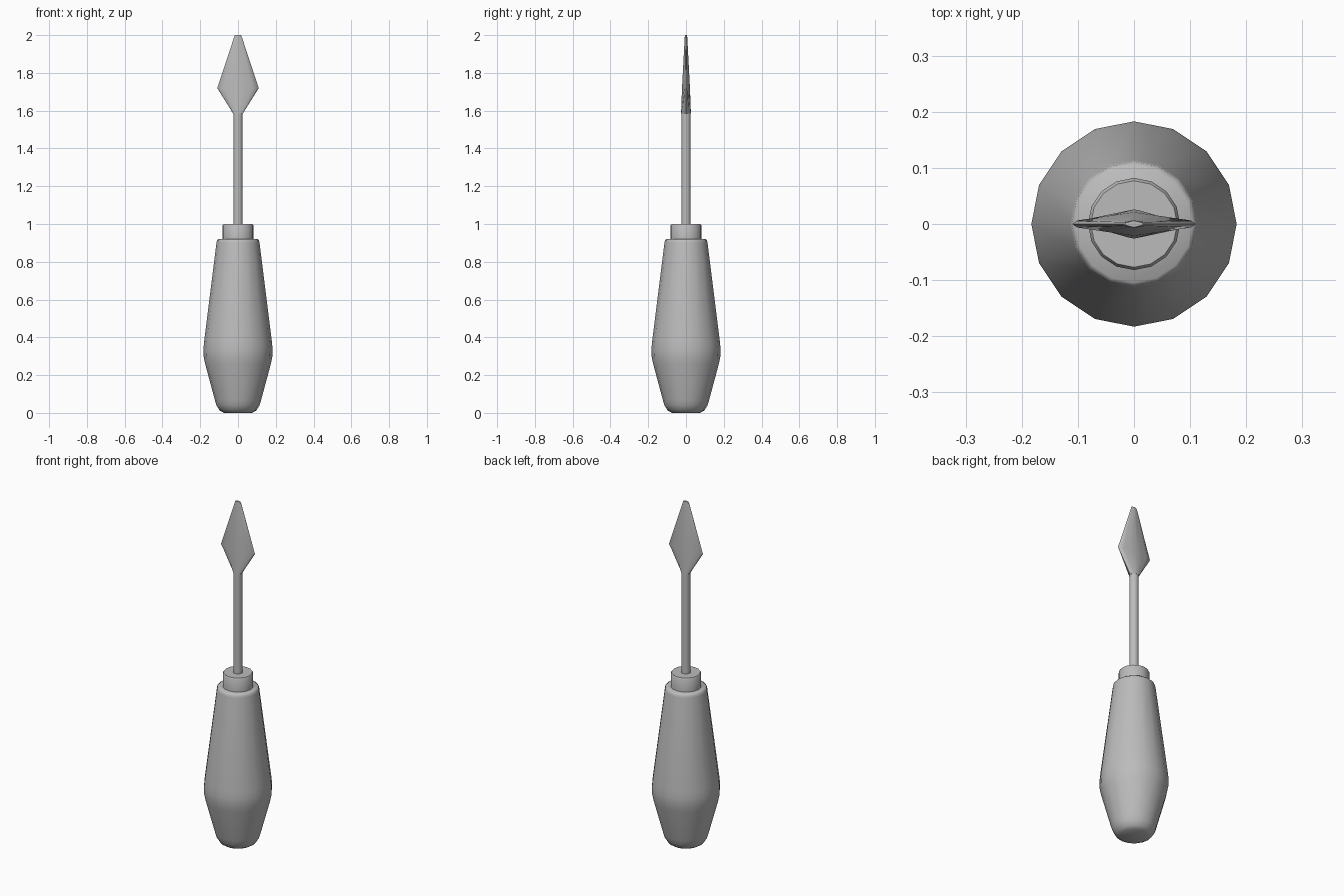
import bpy
import bmesh
from math import cos, sin, pi, radians

cube = bpy.data.objects.get("Cube")
if cube:
    bpy.data.objects.remove(cube)

grey = bpy.data.materials.new("plain grey")
grey.use_nodes = True
colour = (0.5, 0.5, 0.5, 1)
grey.diffuse_color = colour
grey.node_tree.nodes["Principled BSDF"].inputs["Base Color"].default_value = colour

SIDES = 16


def circle(radius, z):
    steps = [2 * pi * i / SIDES for i in range(SIDES)]
    return [(radius * cos(a), radius * sin(a), z) for a in steps]


def lens(half_width, ridge, edge, z):
    """Flat section: thick along the middle, thin at both side edges."""
    ring = []
    for i in range(SIDES):
        a = 2 * pi * i / SIDES
        c, s = cos(a), sin(a)
        side = 0 if abs(s) < 0.01 else (1 if s > 0 else -1)
        ring.append((half_width * c, side * (ridge + (edge - ridge) * abs(c)), z))
    return ring


def loft(name, rings, angle):
    """Skin a stack of equal rings and cap both ends."""
    bm = bmesh.new()
    loops = [[bm.verts.new(p) for p in ring] for ring in rings]
    for low, high in zip(loops, loops[1:]):
        for i in range(SIDES):
            j = (i + 1) % SIDES
            bm.faces.new((low[i], low[j], high[j], high[i]))
    bm.faces.new(loops[0][::-1])
    bm.faces.new(loops[-1])
    mesh = bpy.data.meshes.new(name)
    bm.to_mesh(mesh)
    bm.free()
    mesh.materials.append(grey)
    obj = bpy.data.objects.new(name, mesh)
    bpy.context.collection.objects.link(obj)
    bpy.ops.object.select_all(action="DESELECT")
    obj.select_set(True)
    bpy.context.view_layer.objects.active = obj
    bpy.ops.object.shade_smooth_by_angle(angle=radians(angle))
    return obj


# Turned handle with rounded butt, belly and shoulder
handle_profile = [(0.075, 0), (0.097, 0.013), (0.114, 0.04), (0.123, 0.07),
                  (0.174, 0.26), (0.182, 0.3), (0.183, 0.34), (0.179, 0.38),
                  (0.114, 0.9), (0.111, 0.914), (0.104, 0.92)]
loft("handle", [circle(r, z) for r, z in handle_profile], 50)

# Collar seated on the handle
collar_profile = [(0.082, 0.915), (0.082, 0.992), (0.077, 1.0)]
loft("collar", [circle(r, z) for r, z in collar_profile], 50)

# Round shaft
loft("shaft", [circle(0.025, 0.99), circle(0.025, 1.59)], 40)

# Spear shaped blade, thinning towards a blunt tip
loft("blade", [circle(0.026, 1.585),
               lens(0.11, 0.021, 0.005, 1.72),
               lens(0.022, 0.007, 0.003, 1.985),
               lens(0.016, 0.006, 0.002, 2.0)], 40)
